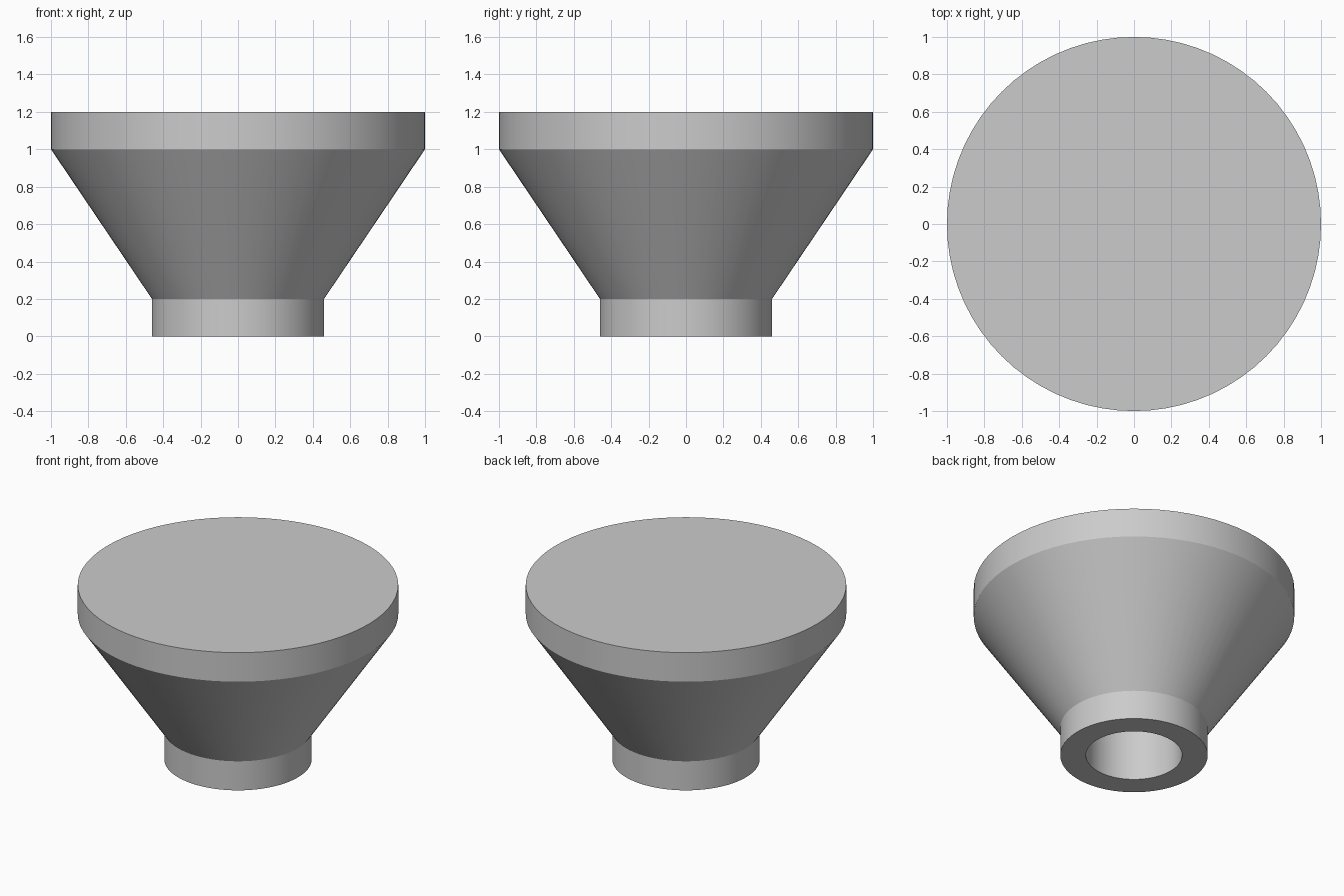
import bpy, bmesh
from math import tau

cube = bpy.data.objects.get("Cube")
if cube:
    bpy.data.objects.remove(cube, do_unlink=True)

SEGMENTS = 72

grey = bpy.data.materials.new("plain grey")
grey.use_nodes = True
grey.diffuse_color = (0.6, 0.6, 0.6, 1)
grey.node_tree.nodes["Principled BSDF"].inputs["Base Color"].default_value = grey.diffuse_color


def lathe(name, profile):
    """Revolve an (radius, height) profile around the z axis."""
    bm = bmesh.new()
    verts = [bm.verts.new((r, 0, z)) for r, z in profile]
    edges = [bm.edges.new(pair) for pair in zip(verts, verts[1:])]
    bmesh.ops.spin(bm, geom=verts + edges, cent=(0, 0, 0), axis=(0, 0, 1),
                   angle=tau, steps=SEGMENTS, use_duplicate=False)
    bmesh.ops.remove_doubles(bm, verts=bm.verts[:], dist=1e-4)
    # Close the flat top and the blind end of the bore
    bmesh.ops.holes_fill(bm, edges=[e for e in bm.edges if e.is_boundary], sides=0)
    bmesh.ops.recalc_face_normals(bm, faces=bm.faces[:])
    mesh = bpy.data.meshes.new(name)
    bm.to_mesh(mesh)
    bm.free()
    mesh.materials.append(grey)
    obj = bpy.data.objects.new(name, mesh)
    bpy.context.collection.objects.link(obj)
    bpy.ops.object.select_all(action="DESELECT")
    obj.select_set(True)
    bpy.context.view_layer.objects.active = obj
    bpy.ops.object.shade_smooth_by_angle(angle=0.4)
    return obj


# Rim, cone, collar and blind bore in one turned body
lathe("flared_knob", [
    (1.0, 1.2), (1.0, 1.0),    # rim
    (0.46, 0.2), (0.46, 0.0),  # cone and collar
    (0.3, 0.0), (0.3, 1.0),    # bore
])
